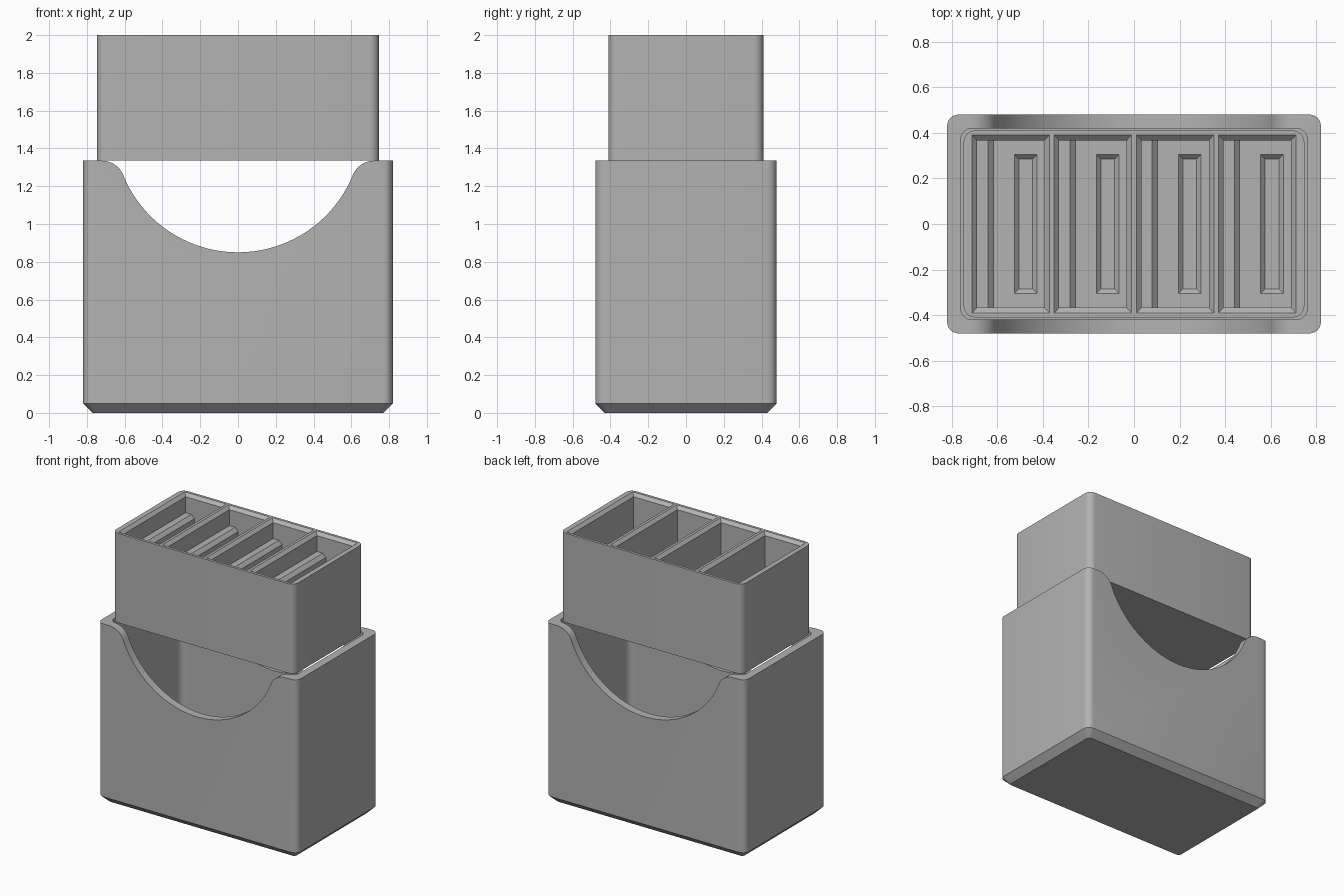
import bpy, bmesh
from math import pi, sin, cos, atan2, radians
from mathutils import Vector

if "Cube" in bpy.data.objects:
    bpy.data.objects.remove(bpy.data.objects["Cube"], do_unlink=True)

grey = bpy.data.materials.new("light_grey")
grey.use_nodes = True
colour = (0.45, 0.45, 0.45, 1)
grey.diffuse_color = colour
grey.node_tree.nodes["Principled BSDF"].inputs["Base Color"].default_value = colour

RIM = 1.335   # top of the sleeve, underside of the tray
TOP = 2.0


def rounded_rect(hx, hy, r, z, cx=0, steps=6):
    """Ring of points for a rounded rectangle; r = 0 gives a plain one."""
    pts = []
    for i, (sx, sy) in enumerate([(1, 1), (-1, 1), (-1, -1), (1, -1)]):
        for k in range(steps + 1 if r else 1):
            a = i * pi / 2 + k * pi / 2 / steps
            pts.append((cx + sx * (hx - r) + r * cos(a), sy * (hy - r) + r * sin(a), z))
    return pts


def loft(name, rings):
    """Closed solid through a list of equal-length rings."""
    bm = bmesh.new()
    loops = [[bm.verts.new(p) for p in ring] for ring in rings]
    n = len(loops[0])
    for a, b in zip(loops, loops[1:]):
        for i in range(n):
            j = (i + 1) % n
            bm.faces.new((a[i], a[j], b[j], b[i]))
    bm.faces.new(loops[0][::-1])
    bm.faces.new(loops[-1])
    bmesh.ops.recalc_face_normals(bm, faces=bm.faces)
    mesh = bpy.data.meshes.new(name)
    bm.to_mesh(mesh)
    bm.free()
    mesh.materials.append(grey)
    obj = bpy.data.objects.new(name, mesh)
    bpy.context.collection.objects.link(obj)
    return obj


def cut(obj, cutters):
    """Subtract the cutters from obj, then discard them."""
    for c in cutters:
        c.hide_render = True
        mod = obj.modifiers.new(c.name, "BOOLEAN")
        mod.operation, mod.solver, mod.object = "DIFFERENCE", "EXACT", c
    deps = bpy.context.evaluated_depsgraph_get()
    mesh = bpy.data.meshes.new_from_object(obj.evaluated_get(deps))
    obj.modifiers.clear()
    obj.data = mesh
    for c in cutters:
        bpy.data.objects.remove(c, do_unlink=True)


def smooth(obj):
    bpy.ops.object.select_all(action="DESELECT")
    obj.select_set(True)
    bpy.context.view_layer.objects.active = obj
    bpy.ops.object.shade_smooth_by_angle(angle=radians(30))


# Sleeve: hollow rounded box with a chamfered foot
sleeve = loft("sleeve", [
    rounded_rect(0.77, 0.43, 0.02, 0),
    rounded_rect(0.82, 0.48, 0.05, 0.05),
    rounded_rect(0.82, 0.48, 0.05, RIM),
    rounded_rect(0.76, 0.42, 0.05, RIM),
    rounded_rect(0.76, 0.42, 0.05, 0.06)])

# Finger scoop through front and back: large arc blending into the rim
R, FILLET, FX = 0.656, 0.121, 0.72
centre = Vector((0, 0.85 + R))
fillet = Vector((FX, RIM - FILLET))
d = fillet - centre
tangent = atan2(d.y, d.x)
half = [fillet + FILLET * Vector((cos(a), sin(a))) for a in
        [pi / 2 + k / 10 * (tangent + pi / 2) for k in range(11)]]
half += [centre + R * Vector((cos(a), sin(a))) for a in
         [tangent + k / 20 * (-pi / 2 - tangent) for k in range(1, 21)]]
outline = [Vector((FX, RIM + 0.1))] + half
outline += [Vector((-p.x, p.y)) for p in reversed(outline[:-1])]
scoop = loft("scoop_cutter", [[(p.x, y, p.y) for p in outline] for y in (-0.6, 0.6)])
cut(sleeve, [scoop])
smooth(sleeve)

# Tray: rounded block with four chamfered pockets, each with a recessed floor
tray = loft("tray", [rounded_rect(0.747, 0.41, 0.05, z) for z in (RIM, TOP)])
FLOOR = 1.4
centres = [-0.54 + 0.36 * i for i in range(4)]
pockets = [loft("pocket_cutter", [
    rounded_rect(0.17, 0.39, 0, TOP + 0.02, x),
    rounded_rect(0.17, 0.39, 0, TOP, x),
    rounded_rect(0.148, 0.367, 0, TOP - 0.022, x),
    rounded_rect(0.148, 0.367, 0, FLOOR, x),
    rounded_rect(0.05, 0.305, 0, FLOOR, x + 0.065),
    rounded_rect(0.03, 0.285, 0, FLOOR - 0.02, x + 0.065)]) for x in centres]
cut(tray, pockets)
smooth(tray)

# Ledge along one wall of each pocket, with a sloped edge
LEDGE = 1.86
for i, x in enumerate(centres):
    profile = [(-0.15, FLOOR - 0.01), (-0.075, FLOOR - 0.01), (-0.075, LEDGE - 0.025),
               (-0.1, LEDGE), (-0.15, LEDGE)]
    loft(f"pocket_ledge_{i + 1}", [[(x + px, y, z) for px, z in profile] for y in (-0.37, 0.37)])
